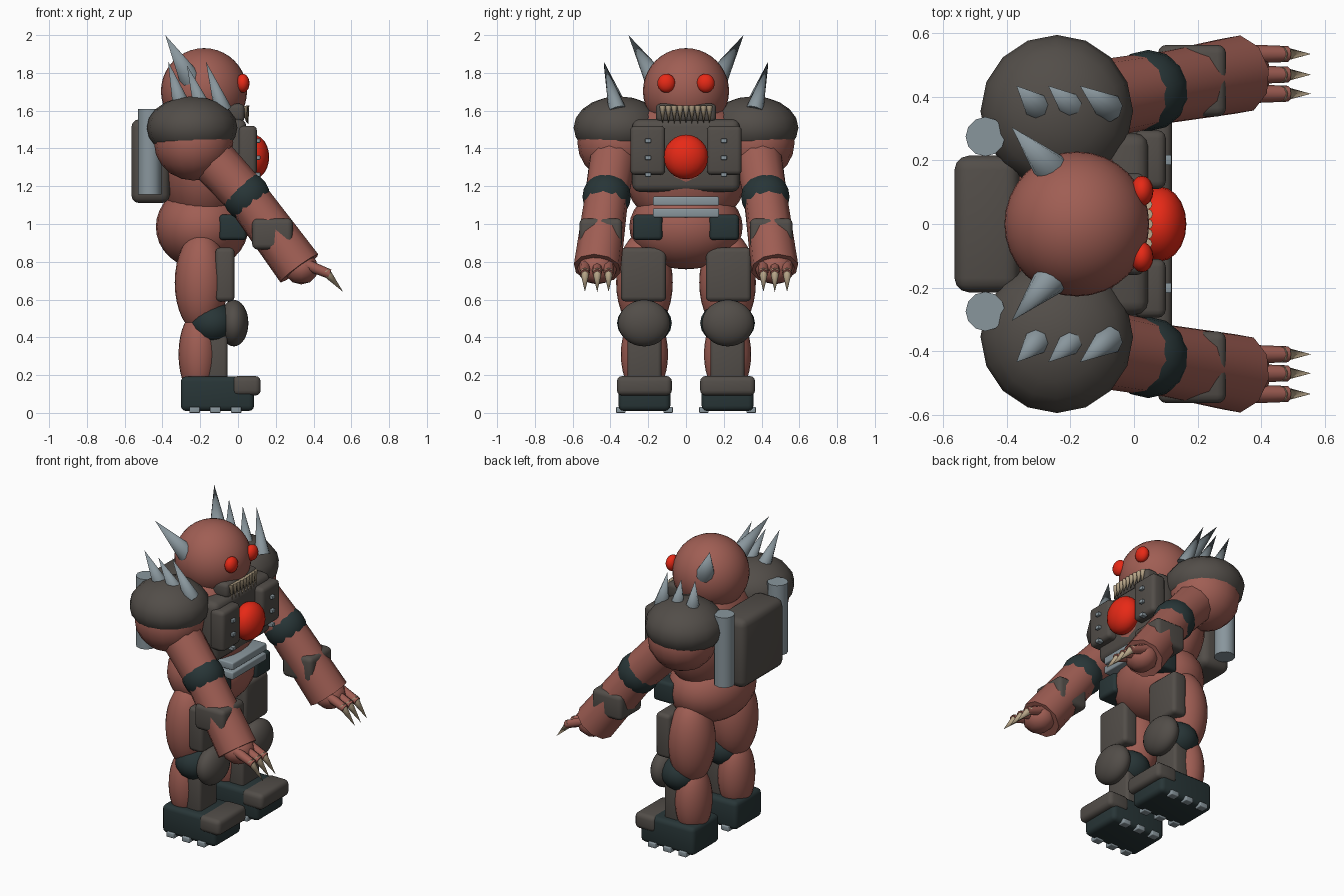
import bpy, bmesh, math
from mathutils import Vector, Matrix

if "Cube" in bpy.data.objects:
    bpy.data.objects.remove(bpy.data.objects["Cube"])


def material(name, rgb):
    m = bpy.data.materials.new(name)
    m.diffuse_color = (*rgb, 1)
    m.use_nodes = True
    m.node_tree.nodes["Principled BSDF"].inputs["Base Color"].default_value = m.diffuse_color
    return m


SKIN = material("brick_skin", (0.35, 0.112, 0.088))
ARMOR = material("dark_armor", (0.085, 0.075, 0.066))
TEAL = material("black_teal", (0.021, 0.036, 0.038))
STEEL = material("blue_steel", (0.25, 0.305, 0.335))
GLOW = material("bright_red", (0.80, 0.022, 0.008))
BONE = material("bone", (0.48, 0.38, 0.25))


def finish(bm, name, mat, angle=35):
    bmesh.ops.recalc_face_normals(bm, faces=bm.faces)
    me = bpy.data.meshes.new(name)
    bm.to_mesh(me)
    bm.free()
    me.materials.append(mat)
    ob = bpy.data.objects.new(name, me)
    bpy.context.collection.objects.link(ob)
    bpy.ops.object.select_all(action='DESELECT')
    ob.select_set(True)
    bpy.context.view_layer.objects.active = ob
    bpy.ops.object.shade_smooth_by_angle(angle=math.radians(angle))
    return ob


def box(name, mat, x, y, z, bevel=0.03):
    """Rounded box from (min, max) ranges."""
    bm = bmesh.new()
    bmesh.ops.create_cube(bm, size=1)
    for v in bm.verts:
        v.co = [(r[0] + r[1]) / 2 + c * (r[1] - r[0]) for r, c in zip((x, y, z), v.co)]
    if bevel:
        bmesh.ops.bevel(bm, geom=bm.edges[:], offset=bevel, segments=3,
                        profile=0.5, affect='EDGES')
    return finish(bm, name, mat)


def ball(name, mat, c, r, seg=24, rings=16):
    bm = bmesh.new()
    bmesh.ops.create_uvsphere(bm, u_segments=seg, v_segments=rings, radius=1)
    bmesh.ops.transform(bm, matrix=Matrix.Translation(c) @ Matrix.Diagonal((*r, 1)),
                        verts=bm.verts)
    return finish(bm, name, mat, 45)


def rod(name, mat, a, b, r1, r2=0.0, seg=8):
    """Cylinder or cone from point a to point b."""
    a, b = Vector(a), Vector(b)
    d = b - a
    bm = bmesh.new()
    bmesh.ops.create_cone(bm, cap_ends=True, segments=seg, radius1=r1, radius2=r2,
                          depth=d.length)
    rot = d.to_track_quat('Z', 'Y').to_matrix().to_4x4()
    bmesh.ops.transform(bm, matrix=Matrix.Translation((a + b) / 2) @ rot, verts=bm.verts)
    if r2 == 0:
        bmesh.ops.remove_doubles(bm, verts=bm.verts, dist=1e-5)
    return finish(bm, name, mat, 50)


# Torso and head
ball("chest", SKIN, (-0.18, 0, 1.32), (0.235, 0.34, 0.36))
ball("pelvis", SKIN, (-0.19, 0, 0.985), (0.245, 0.30, 0.225))
ball("head", SKIN, (-0.18, 0, 1.703), (0.228, 0.228, 0.228), 32, 20)
box("jaw", ARMOR, (-0.12, 0.035), (-0.16, 0.16), (1.54, 1.637), 0.025)
for i in range(9):
    y = (i - 4) * 0.031
    x = 0.043 - 0.6 * y * y
    rod("tooth", BONE, (x, y, 1.625), (x + 0.012, y, 1.53), 0.017)

# Chest armor, glowing core and belt
box("chest_plate", ARMOR, (-0.09, 0.045), (-0.285, 0.285), (1.17, 1.555), 0.04)
ball("chest_core", GLOW, (0.08, 0, 1.355), (0.085, 0.118, 0.118), 20, 12)
for z in (1.059, 1.121):
    box("belt_bar", STEEL, (-0.06, 0.085), (-0.175, 0.175), (z - 0.024, z + 0.024), 0.008)

# Backpack
box("backpack", ARMOR, (-0.565, -0.36), (-0.215, 0.215), (1.11, 1.555), 0.045)

for s in (-1, 1):
    def span(a, b):
        return tuple(sorted((s * a, s * b)))

    def P(x, y, z):
        return (x, s * y, z)

    # Face
    ball("eye", GLOW, P(0.025, 0.104, 1.745), (0.036, 0.048, 0.05), 16, 10)
    rod("horn", STEEL, P(-0.255, 0.165, 1.77), P(-0.385, 0.305, 2.0), 0.058, seg=10)

    # Chest side plates with rivets, back tanks and hip pouches
    box("pectoral_plate", ARMOR, (0.0, 0.1), span(0.11, 0.295), (1.26, 1.52), 0.025)
    for z in (1.25, 1.34, 1.43):
        box("rivet", STEEL, (0.08, 0.118), span(0.185, 0.217), (z, z + 0.022), 0.004)
    rod("back_tank", STEEL, P(-0.468, 0.275, 1.155), P(-0.468, 0.275, 1.61), 0.062, 0.062, 12)
    box("hip_pouch", TEAL, (-0.10, 0.045), span(0.125, 0.28), (0.915, 1.05), 0.02)

    # Shoulder with spiked cap
    ball("shoulder", SKIN, P(-0.235, 0.37, 1.43), (0.21, 0.205, 0.2), 16, 10)
    ball("shoulder_cap", ARMOR, P(-0.243, 0.355, 1.51), (0.24, 0.24, 0.166), 16, 10)
    for i, tz in enumerate((1.86, 1.84, 1.86)):
        rod("shoulder_spike", STEEL, P(-0.30 + 0.11 * i, 0.365, 1.63 - 0.012 * i),
            P(-0.37 + 0.10 * i, 0.435, tz), 0.047)

    # Arm with elbow band and cuff
    elbow = P(0.045, 0.42, 1.145)
    wrist = P(0.325, 0.47, 0.765)
    rod("upper_arm", SKIN, P(-0.2, 0.375, 1.41), elbow, 0.128, 0.118, 12)
    ball("elbow_band", TEAL, elbow, (0.128, 0.128, 0.128), 14, 10)
    rod("forearm", SKIN, elbow, wrist, 0.115, 0.126, 10)
    ball("hand", SKIN, P(0.335, 0.47, 0.765), (0.095, 0.105, 0.085), 10, 6)
    box("forearm_plate", ARMOR, (0.075, 0.29), span(0.338, 0.564), (0.865, 1.03), 0.028)
    for y in (0.41, 0.47, 0.535):
        rod("finger", SKIN, P(0.36, y, 0.785), P(0.485, y, 0.735), 0.03, 0.025)
        rod("claw", BONE, P(0.462, y, 0.75), P(0.557, y, 0.64), 0.026)

    # Leg
    ball("thigh", SKIN, P(-0.195, 0.22, 0.69), (0.14, 0.15, 0.27))
    box("thigh_plate", ARMOR, (-0.12, -0.018), span(0.105, 0.345), (0.59, 0.875), 0.025)
    ball("knee_joint", TEAL, P(-0.135, 0.22, 0.475), (0.13, 0.145, 0.115), 16, 10)
    ball("knee_pad", ARMOR, P(-0.022, 0.222, 0.475), (0.077, 0.137, 0.123))
    ball("shin", SKIN, P(-0.21, 0.22, 0.31), (0.105, 0.125, 0.23))
    box("shin_plate", ARMOR, (-0.16, -0.055), span(0.13, 0.31), (0.16, 0.44), 0.02)

    # Boot with toe cap and sole cleats
    box("boot", TEAL, (-0.303, 0.085), span(0.083, 0.357), (0.01, 0.193), 0.028)
    box("toe_cap", ARMOR, (-0.03, 0.12), span(0.075, 0.366), (0.092, 0.195), 0.028)
    for x in (-0.23, -0.12, -0.01):
        for y in (0.095, 0.345):
            box("sole_cleat", STEEL, (x - 0.028, x + 0.028), span(y - 0.025, y + 0.025),
                (0.0, 0.032), 0.005)
